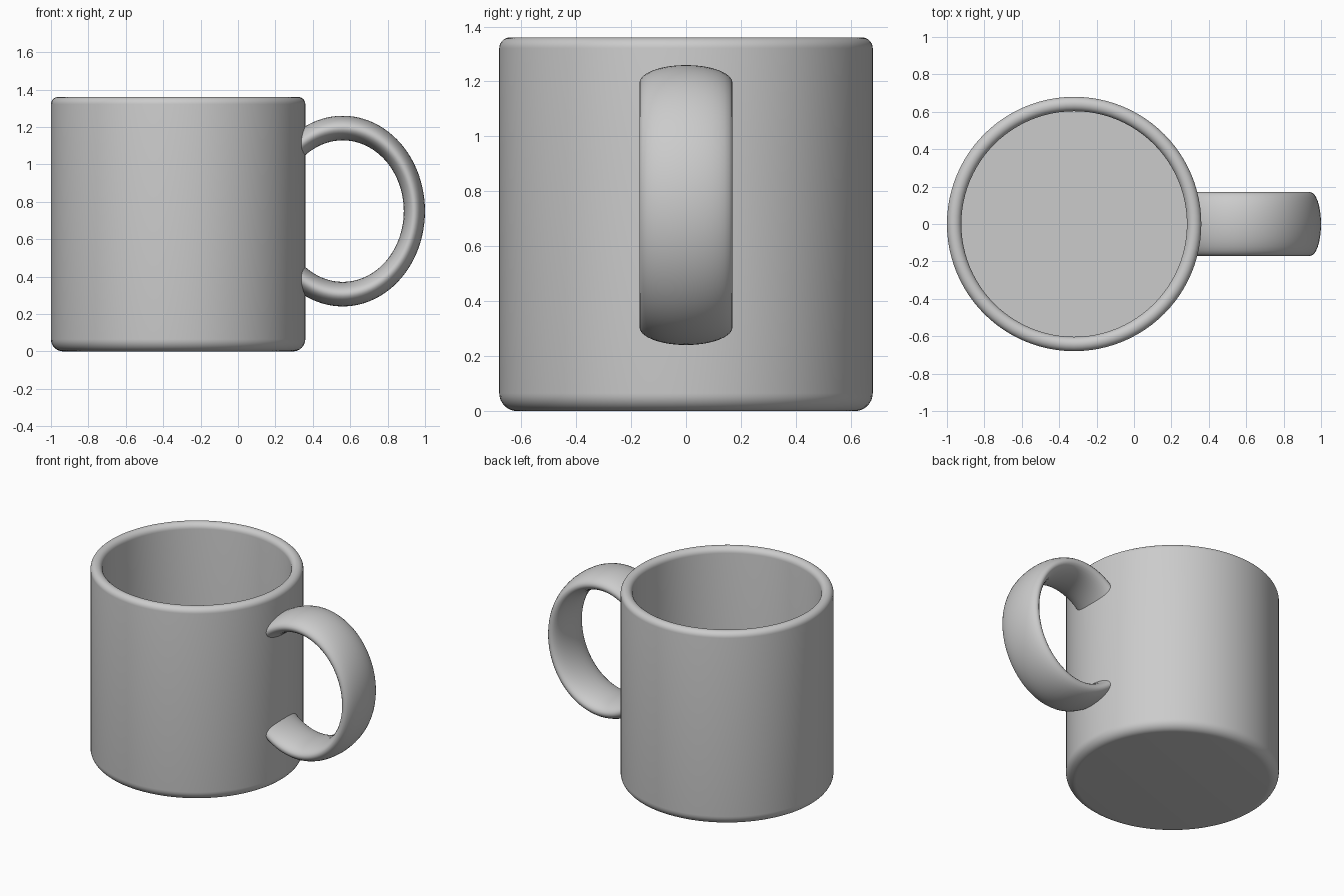
import bpy, bmesh
from math import sin, cos, pi, radians

if "Cube" in bpy.data.objects:
    bpy.data.objects.remove(bpy.data.objects["Cube"], do_unlink=True)

# Single glaze colour
GREY = (0.6, 0.6, 0.6, 1.0)
glaze = bpy.data.materials.new("grey_glaze")
glaze.use_nodes = True
glaze.diffuse_color = GREY
glaze.node_tree.nodes["Principled BSDF"].inputs["Base Color"].default_value = GREY

CENTRE_X = -0.32
RADIUS, INNER, HEIGHT, FLOOR = 0.68, 0.603, 1.36, 0.08


def add_object(name, bm):
    bmesh.ops.recalc_face_normals(bm, faces=bm.faces)
    mesh = bpy.data.meshes.new(name)
    bm.to_mesh(mesh)
    bm.free()
    mesh.materials.append(glaze)
    obj = bpy.data.objects.new(name, mesh)
    bpy.context.collection.objects.link(obj)
    bpy.ops.object.select_all(action='DESELECT')
    obj.select_set(True)
    bpy.context.view_layer.objects.active = obj
    bpy.ops.object.shade_smooth_by_angle(angle=radians(40))
    return obj


def arc(cx, cz, r, start, end, steps=8):
    """Points along a circular arc, angles in degrees."""
    angles = [radians(start + (end - start) * i / steps) for i in range(steps + 1)]
    return [(cx + r * cos(a), cz + r * sin(a)) for a in angles]


# Mug body: lathed wall with rounded foot, rounded rim and a flat inner floor
foot = 0.065
rim = (RADIUS - INNER) / 2
profile = arc(RADIUS - foot, foot, foot, -90, 0)
profile += arc(RADIUS - rim, HEIGHT - rim, rim, 0, 180, 14)
profile += [(INNER, FLOOR)]

SIDES = 96
bm = bmesh.new()
rings = []
for r, z in profile:
    rings.append([bm.verts.new((CENTRE_X + r * cos(2 * pi * i / SIDES),
                                r * sin(2 * pi * i / SIDES), z))
                  for i in range(SIDES)])
for a, b in zip(rings, rings[1:]):
    for i in range(SIDES):
        j = (i + 1) % SIDES
        bm.faces.new((a[i], a[j], b[j], b[i]))
bm.faces.new(rings[0])
bm.faces.new(rings[-1])
add_object("mug_body", bm)

# Handle: wide, slightly tall ring, trimmed flat inside the thickness of the wall
LOOP, SECTION, THICK = 96, 32, 0.148
bm = bmesh.new()
rings = []
for i in range(LOOP):
    t = 2 * pi * i / LOOP
    ring = []
    for k in range(SECTION):
        s = 2 * pi * k / SECTION
        reach = 1 + THICK * cos(s)
        ring.append(bm.verts.new((0.56 + 0.383 * reach * cos(t),
                                  0.17 * sin(s),
                                  0.75 + 0.444 * reach * sin(t))))
    rings.append(ring)
for i in range(LOOP):
    a, b = rings[i], rings[(i + 1) % LOOP]
    for k in range(SECTION):
        n = (k + 1) % SECTION
        bm.faces.new((a[k], a[n], b[n], b[k]))
bmesh.ops.bisect_plane(bm, geom=bm.verts[:] + bm.edges[:] + bm.faces[:],
                       plane_co=(0.305, 0, 0), plane_no=(1, 0, 0), clear_inner=True)
bmesh.ops.holes_fill(bm, edges=[e for e in bm.edges if e.is_boundary], sides=0)
add_object("handle", bm)
